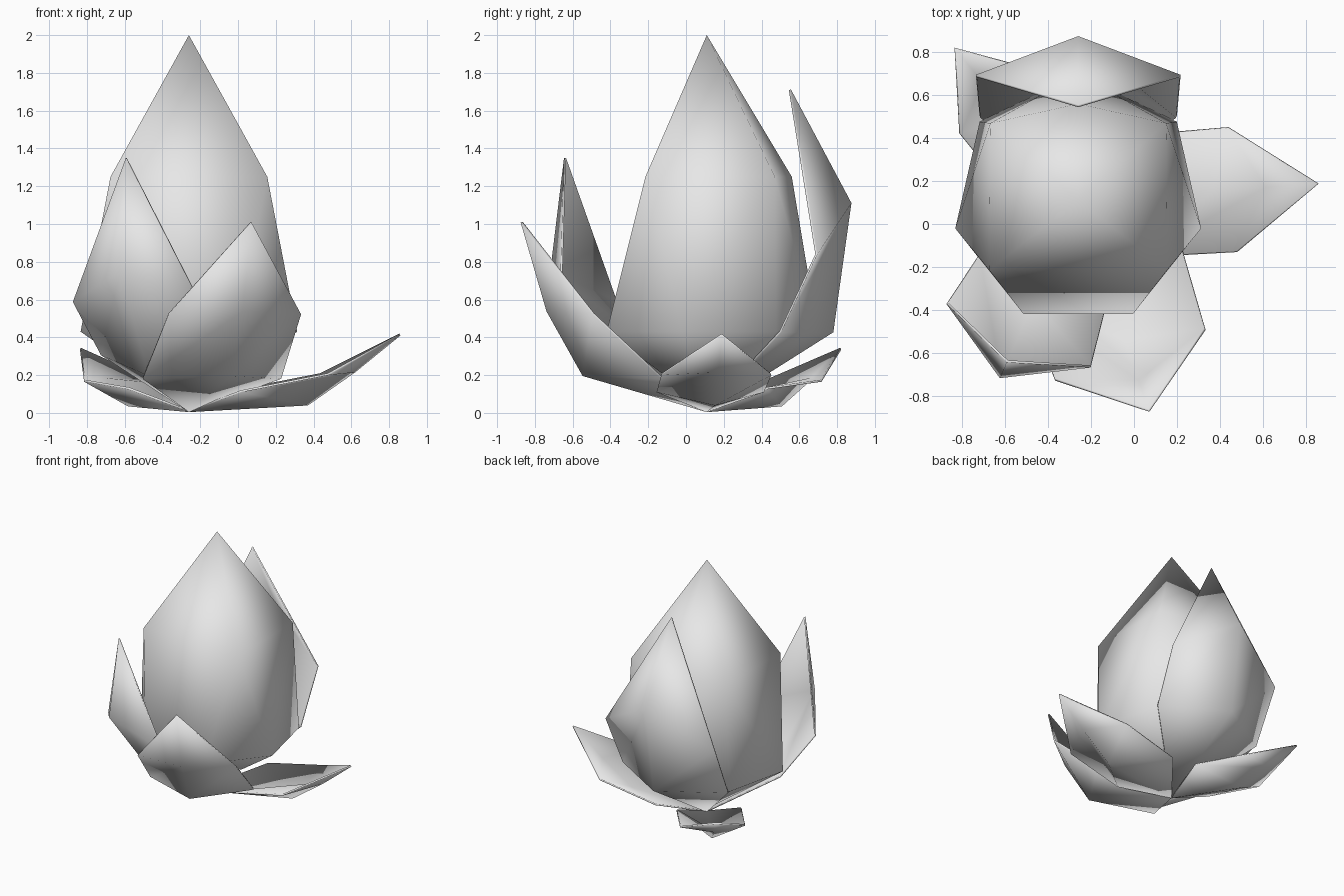
import bpy, bmesh
from math import sin, cos, pi, radians
from mathutils import Matrix, Vector

cube = bpy.data.objects.get("Cube")
if cube:
    bpy.data.objects.remove(cube, do_unlink=True)

grey = bpy.data.materials.new("soft_grey")
grey.use_nodes = True
grey.diffuse_color = (0.8, 0.8, 0.8, 1)
grey.node_tree.nodes["Principled BSDF"].inputs["Base Color"].default_value = (0.8, 0.8, 0.8, 1)

AXIS = Vector((-0.26, 0.11, 0))


def finish(name, bm, angle):
    """Turn a bmesh into a smooth-shaded object standing on the flower axis."""
    bmesh.ops.recalc_face_normals(bm, faces=bm.faces)
    mesh = bpy.data.meshes.new(name)
    bm.to_mesh(mesh)
    bm.free()
    mesh.materials.append(grey)
    obj = bpy.data.objects.new(name, mesh)
    obj.location = AXIS
    bpy.context.collection.objects.link(obj)
    bpy.ops.object.select_all(action='DESELECT')
    obj.select_set(True)
    bpy.context.view_layer.objects.active = obj
    bpy.ops.object.shade_smooth_by_angle(angle=radians(angle))
    return obj


def petal(name, heading, low_edge, low_mid, high_edge, high_mid, tip):
    """Cupped petal; edges are (out, half width, z), middles and tip are (out, z)."""
    bm = bmesh.new()
    turn = Matrix.Rotation(radians(heading), 3, 'Z')

    def vert(out, side, z):
        return bm.verts.new(turn @ Vector((out, side, z)))

    base = vert(0, 0, 0.01)
    low = vert(low_mid[0], 0, low_mid[1])
    high = vert(high_mid[0], 0, high_mid[1])
    top = vert(tip[0], 0, tip[1])
    for s in (1, -1):
        e1 = vert(low_edge[0], s * low_edge[1], low_edge[2])
        e2 = vert(high_edge[0], s * high_edge[1], high_edge[2])
        for loop in ((base, low, e1), (low, high, e2, e1), (high, top, e2)):
            bm.faces.new(loop if s > 0 else loop[::-1])
    obj = finish(name, bm, 70)
    shell = obj.modifiers.new("thickness", 'SOLIDIFY')
    shell.thickness = 0.012
    shell.offset = 0


# Closed bud: pointed top, squarish shoulder, seven-sided belly, pointed base
bm = bmesh.new()
points = [(0, 0, 2), (0, 0, 0.03), (0, 0.45, 1.25)]
for s in (1, -1):
    points += [(s * 0.415, -0.325, 1.25), (s * 0.41, 0.36, 1.25)]
for k in range(7):
    a = pi / 2 + k * 2 * pi / 7
    points.append((0.588 * cos(a), 0.588 * sin(a), 0.43))
for p in points:
    bm.verts.new(p)
bmesh.ops.convex_hull(bm, input=bm.verts)
finish("bud", bm, 100)

# Upright petals
petal("back_petal", 90, (0.39, 0.458, 0.43), (0.665, 0.43),
      (0.58, 0.475, 0.84), (0.76, 1.11), (0.44, 1.71))
petal("front_petal", -71.4, (0.38, 0.385, 0.185), (0.69, 0.20),
      (0.757, 0.368, 0.525), (0.89, 0.54), (1.034, 1.01))
petal("front_right_petal", -113.8, (0.42, 0.32, 0.31), (0.52, 0.20),
      (0.685, 0.365, 0.59), (0.90, 0.75), (0.82, 1.35))

# Open petals lying low
petal("left_petal", 4, (0.26, 0.283, 0.115), (0.63, 0.045),
      (0.72, 0.29, 0.205), (0.88, 0.22), (1.12, 0.415))
petal("back_right_petal", 129, (0.22, 0.232, 0.13), (0.51, 0.04),
      (0.59, 0.232, 0.17), (0.71, 0.18), (0.913, 0.34))
